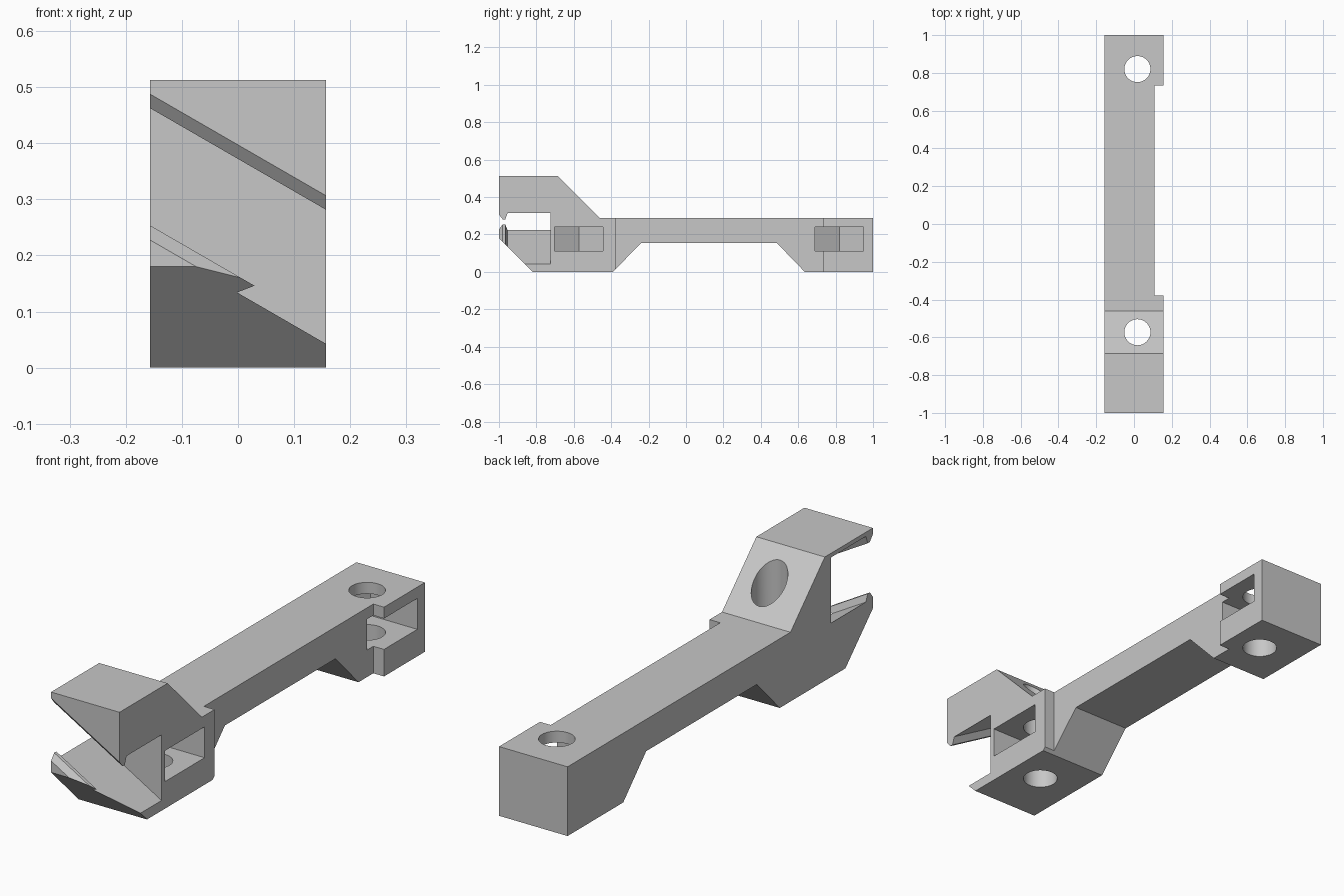
import bpy, bmesh, math
from mathutils import Vector

cube = bpy.data.objects.get("Cube")
if cube:
    bpy.data.objects.remove(cube, do_unlink=True)

grey = bpy.data.materials.new("plain grey")
grey.use_nodes = True
colour = (0.57, 0.57, 0.57, 1)
grey.diffuse_color = colour
grey.node_tree.nodes["Principled BSDF"].inputs["Base Color"].default_value = colour


def prism(name, points, sweep):
    """Solid made by sweeping a flat outline along a vector."""
    bm = bmesh.new()
    face = bm.faces.new([bm.verts.new(p) for p in points])
    ext = bmesh.ops.extrude_face_region(bm, geom=[face])["geom"]
    bmesh.ops.translate(bm, vec=Vector(sweep),
                        verts=[v for v in ext if isinstance(v, bmesh.types.BMVert)])
    bmesh.ops.recalc_face_normals(bm, faces=bm.faces)
    mesh = bpy.data.meshes.new(name)
    bm.to_mesh(mesh)
    bm.free()
    mesh.materials.append(grey)
    obj = bpy.data.objects.new(name, mesh)
    bpy.context.collection.objects.link(obj)
    return obj


def cut(body, cutter):
    """Subtract the cutter from the body and remove it."""
    mod = body.modifiers.new("cut", "BOOLEAN")
    mod.operation, mod.solver, mod.object = "DIFFERENCE", "EXACT", cutter
    bpy.context.view_layer.objects.active = body
    bpy.ops.object.modifier_apply(modifier=mod.name)
    bpy.data.objects.remove(cutter, do_unlink=True)


HALF = 0.157
HOLE_X, HOLE_R = 0.018, 0.069

# Bar with two feet and a raised jaw, as a side profile swept across the width
side = [(-1, .18), (-.82, 0), (-.39, 0), (-.24, .155), (.485, .155), (.635, 0),
        (1, 0), (1, .287), (-.46, .287), (-.685, .513), (-1, .513)]
bracket = prism("clip_bracket", [(-HALF, y, z) for y, z in side], (2 * HALF, 0, 0))

# Shallow recess along the left side between the feet
cut(bracket, prism("side_recess", [(.108, -.378, -.1), (.3, -.378, -.1),
                                   (.3, .732, -.1), (.108, .732, -.1)], (0, 0, 1)))

# Jaw slot with hooked lips, tilted thirty degrees across the width
slot = [(-1.1, .397), (-1, .397), (-.98, .372), (-.966, .372), (-.954, .405),
        (-.725, .405), (-.725, .133), (-.954, .133), (-.966, .163), (-.98, .163),
        (-1, .137), (-1.1, .137)]
reach, tilt = .3, math.tan(math.radians(30))
cut(bracket, prism("jaw_slot", [(-reach, y, z + reach * tilt) for y, z in slot],
                   (2 * reach, 0, -2 * reach * tilt)))

# Bolt holes with hexagon-ended nut pockets opening to the left
for y in (-.573, .82):
    w = .13
    nose = HOLE_X - 2 * w / math.sqrt(3)
    shoulder = HOLE_X - w / math.sqrt(3)
    pocket = [(nose, y), (shoulder, y - w), (.3, y - w), (.3, y + w), (shoulder, y + w)]
    cut(bracket, prism("nut_pocket", [(a, b, .112) for a, b in pocket], (0, 0, .128)))
    ring = [(HOLE_X + HOLE_R * math.cos(i * math.tau / 48),
             y + HOLE_R * math.sin(i * math.tau / 48), -.1) for i in range(48)]
    cut(bracket, prism("bolt_hole", ring, (0, 0, 1)))

# Smooth bores, crisp edges
bpy.ops.object.select_all(action="DESELECT")
bracket.select_set(True)
bpy.context.view_layer.objects.active = bracket
bpy.ops.object.shade_smooth_by_angle(angle=math.radians(25))
